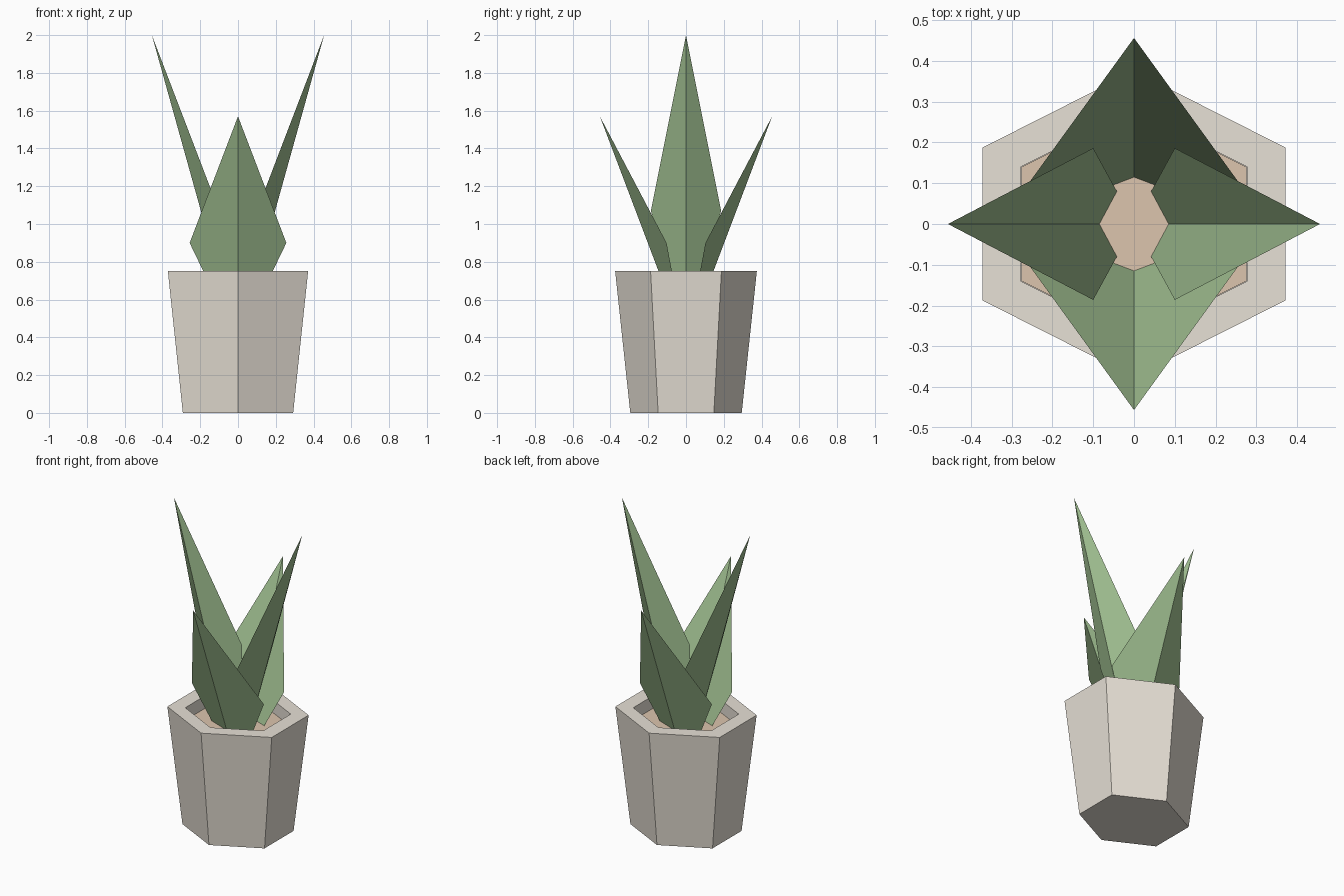
import bpy
from math import sin, cos, pi

if "Cube" in bpy.data.objects:
    bpy.data.objects.remove(bpy.data.objects["Cube"])


def material(name, rgb):
    m = bpy.data.materials.new(name)
    m.diffuse_color = (*rgb, 1)
    m.use_nodes = True
    m.node_tree.nodes["Principled BSDF"].inputs["Base Color"].default_value = m.diffuse_color
    return m


def mesh_object(name, verts, faces, mat):
    me = bpy.data.meshes.new(name)
    me.from_pydata(verts, [], faces)
    me.materials.append(mat)
    ob = bpy.data.objects.new(name, me)
    bpy.context.collection.objects.link(ob)
    return ob


def hex_lathe(name, profile, mat):
    """Six-sided turned shape from (radius, z) points, capped at both ends."""
    stretch, n = 1.143, 6
    verts = [(r * stretch * cos(pi / 2 + i * pi / 3), r * sin(pi / 2 + i * pi / 3), z)
             for r, z in profile for i in range(n)]
    faces = [(k * n + i, k * n + (i + 1) % n, (k + 1) * n + (i + 1) % n, (k + 1) * n + i)
             for k in range(len(profile) - 1) for i in range(n)]
    faces.append(tuple(reversed(range(n))))
    last = (len(profile) - 1) * n
    faces.append(tuple(range(last, last + n)))
    return mesh_object(name, verts, faces, mat)


def leaf(name, tip, wide, side, rib, angle, mat):
    """Pointed leaf folded along its midrib, leaning along +x and then turned."""
    verts = [(tip[0], 0, tip[1]), (rib, 0, SOIL_Z),
             (side[0], side[1], SOIL_Z), wide,
             (side[0], -side[1], SOIL_Z), (wide[0], -wide[1], wide[2])]
    ob = mesh_object(name, verts, [(0, 1, 2, 3), (0, 5, 4, 1)], mat)
    ob.rotation_euler.z = angle
    return ob


SOIL_Z = 0.67
clay = material("clay", (0.80, 0.75, 0.67))
earth = material("earth", (0.72, 0.56, 0.42))
green = material("leaf_green", (0.35, 0.52, 0.28))

# Hollow-topped pot and the soil inside it
hex_lathe("pot", [(0.295, 0), (0.375, 0.75), (0.28, 0.75), (0.28, 0.65)], clay)
hex_lathe("soil", [(0.279, 0.651), (0.279, SOIL_Z)], earth)

# Tall narrow leaves left and right, short broad leaves front and back
for name, angle in (("right", 0), ("left", pi)):
    leaf("tall_leaf_" + name, (0.456, 2.0), (0.10, 0.186, 1.07),
         (0.042, 0.08), 0.085, angle, green)
for name, angle in (("back", pi / 2), ("front", -pi / 2)):
    leaf("short_leaf_" + name, (0.456, 1.57), (0.103, 0.256, 0.90),
         (0.06, 0.145), 0.115, angle, green)
